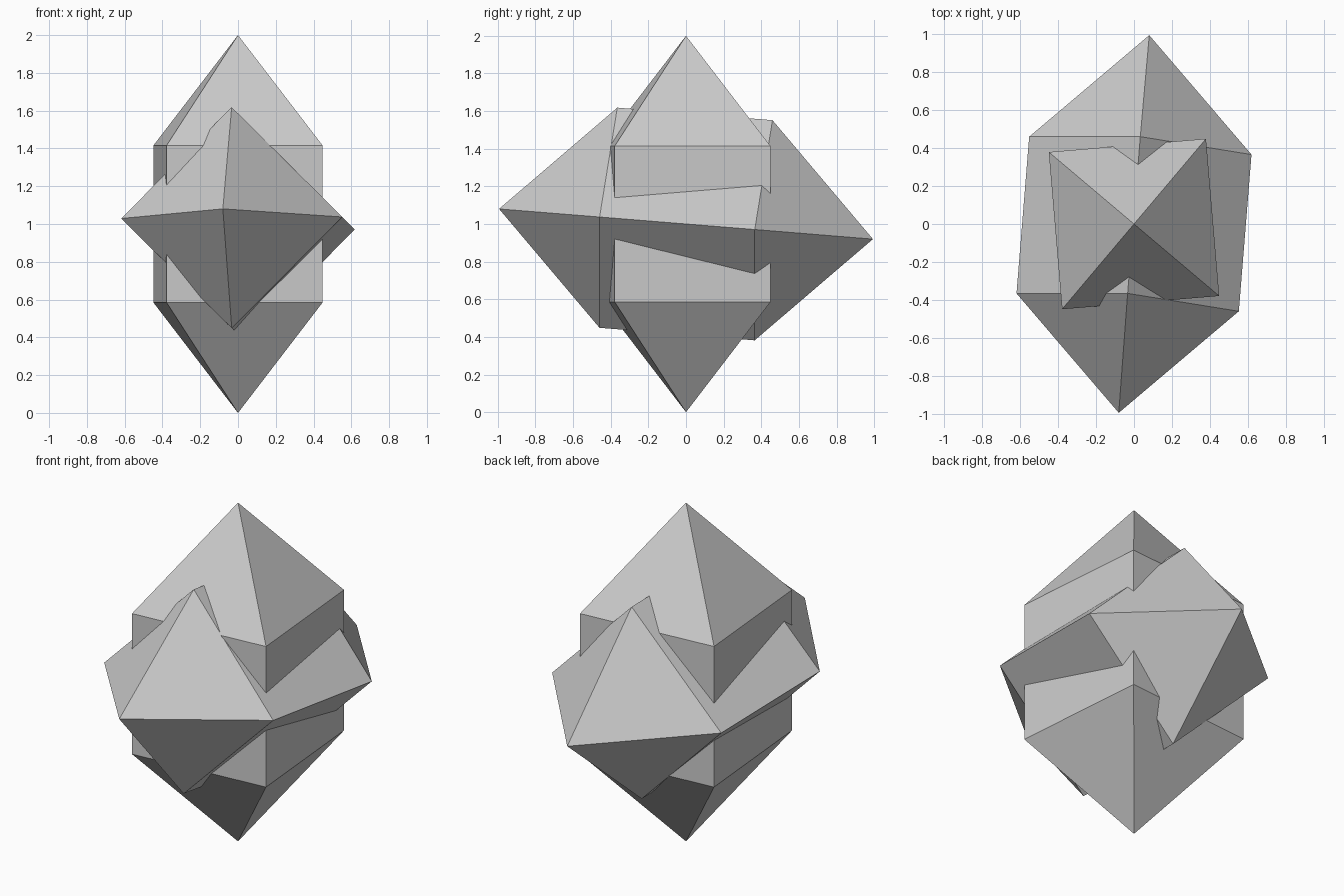
import bpy
import bmesh
from mathutils import Matrix, Vector

cube = bpy.data.objects.get("Cube")
if cube:
    bpy.data.objects.remove(cube, do_unlink=True)

HALF = 0.415   # half width of the square body
TIP = 1.0      # distance from centre to each point

grey = bpy.data.materials.new("stone grey")
grey.use_nodes = True
colour = (0.6, 0.6, 0.6, 1)
grey.diffuse_color = colour
grey.node_tree.nodes["Principled BSDF"].inputs["Base Color"].default_value = colour


def crystal(name, axis, corner):
    """Square body with a pyramid on both ends; corner points at one long edge."""
    bm = bmesh.new()
    bmesh.ops.create_cube(bm, size=2 * HALF)
    ends = [f for f in bm.faces if abs(f.normal.z) > 0.9]
    for tip in bmesh.ops.poke(bm, faces=ends)["verts"]:
        tip.co.z = TIP if tip.co.z > 0 else -TIP

    # Turn the diagonal of the body onto the corner direction
    z = Vector(axis).normalized()
    x = Vector(corner)
    x = (x - x.dot(z) * z).normalized()
    y = z.cross(x)
    frame = Matrix((x, y, z)).transposed().to_4x4()
    diagonal = Matrix.Rotation(-0.7853982, 4, "Z")
    bm.transform(Matrix.Translation((0, 0, 1)) @ frame @ diagonal)

    mesh = bpy.data.meshes.new(name)
    bm.to_mesh(mesh)
    bm.free()
    mesh.materials.append(grey)
    obj = bpy.data.objects.new(name, mesh)
    bpy.context.collection.objects.link(obj)
    return obj


# Standing crystal, slightly turned about its own axis
crystal("upright_crystal", (0, 0, 1), (0.38, 0.45, 0))

# Lying crystal pointing front to back, slightly tilted, with one edge on top
crystal("lying_crystal", (0.08, 0.99, -0.08), (0, 0.05, 0.587))
